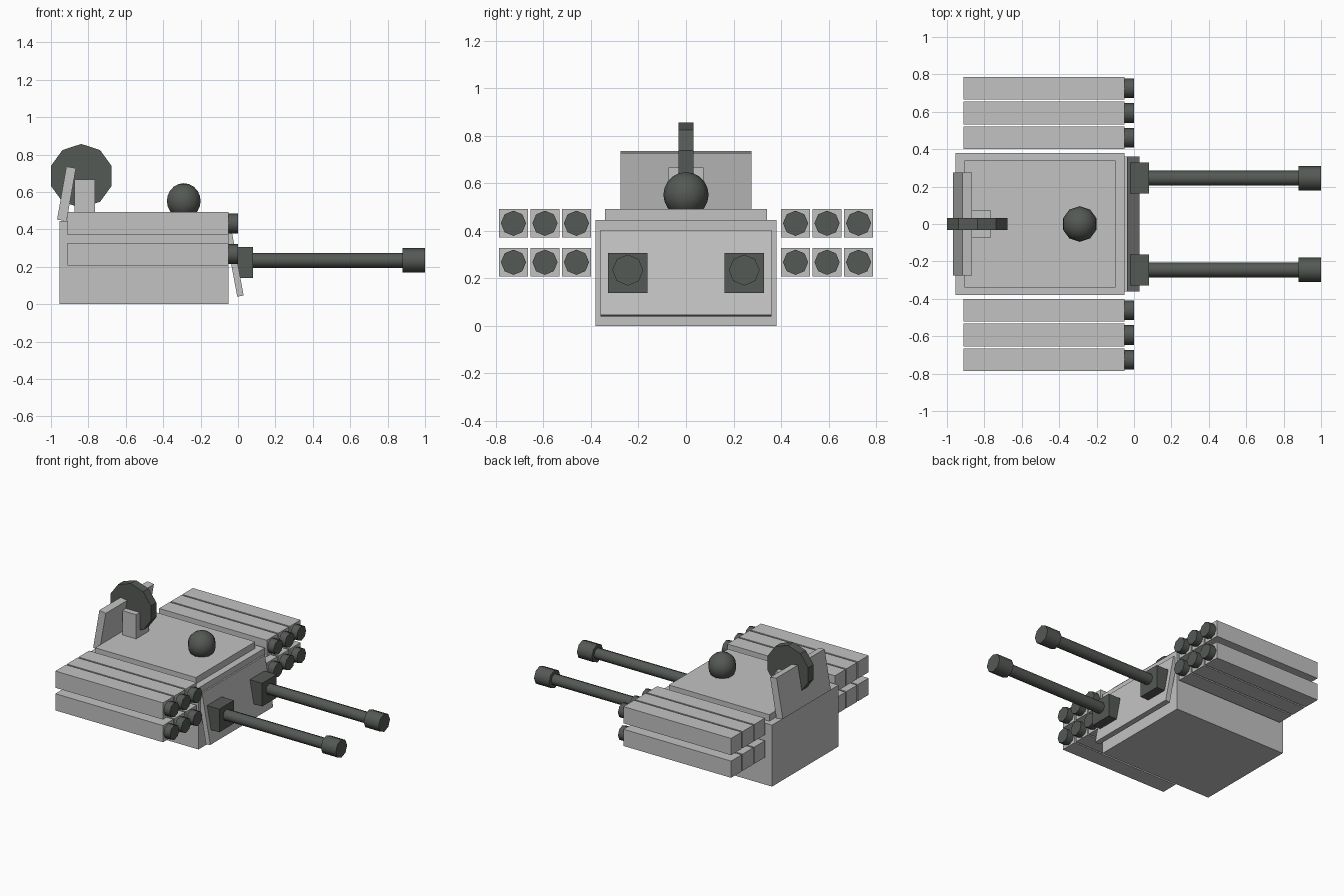
import bpy
from math import radians

old = bpy.data.objects.get("Cube")
if old:
    bpy.data.objects.remove(old, do_unlink=True)


def material(name, color):
    m = bpy.data.materials.new(name)
    m.use_nodes = True
    m.diffuse_color = color
    m.node_tree.nodes["Principled BSDF"].inputs["Base Color"].default_value = color
    return m


LIGHT = material("light_grey", (0.54, 0.54, 0.54, 1))
DARK = material("dark_green_grey", (0.09, 0.10, 0.09, 1))


def finish(name, mat, smooth=False):
    ob = bpy.context.object
    ob.name = name
    ob.data.materials.append(mat)
    if smooth:
        bpy.ops.object.shade_smooth_by_angle(angle=radians(60))
    return ob


def box(name, center, size, mat=LIGHT, tilt=0):
    bpy.ops.mesh.primitive_cube_add(size=1, location=center)
    ob = finish(name, mat)
    ob.scale = size
    ob.rotation_euler.y = radians(tilt)
    return ob


def rod(name, x0, x1, y, z, radius):
    """Eight-sided rod lying along x."""
    bpy.ops.mesh.primitive_cylinder_add(
        vertices=8, radius=radius, depth=x1 - x0,
        location=((x0 + x1) / 2, y, z), rotation=(0, radians(90), 0))
    return finish(name, DARK, True)


# Hull, raised roof and sloped gun plate
box("hull", (-0.5025, 0, 0.2225), (0.905, 0.76, 0.445))
box("roof_plate", (-0.5025, 0, 0.465), (0.805, 0.68, 0.054))
box("gun_plate", (-0.02, 0, 0.222), (0.035, 0.72, 0.363), tilt=-10.5)

# Rear shield, radar bracket and radar disc
box("rear_shield", (-0.917, 0, 0.59), (0.052, 0.55, 0.288), tilt=10)
box("radar_bracket", (-0.82, 0, 0.577), (0.11, 0.146, 0.18))
bpy.ops.mesh.primitive_cylinder_add(
    vertices=10, radius=0.171, depth=0.062,
    location=(-0.838, 0, 0.686), rotation=(radians(90), 0, 0))
finish("radar_disc", DARK)

# Roof sensor ball
bpy.ops.mesh.primitive_uv_sphere_add(
    segments=10, ring_count=10, radius=0.095, location=(-0.29, 0, 0.552))
finish("sensor_ball", DARK, True)

for side, label in ((1, "left"), (-1, "right")):
    # Twin guns
    y = side * 0.245
    box("gun_mount_" + label, (0.03, y, 0.223), (0.1, 0.166, 0.168), DARK)
    rod("gun_barrel_" + label, 0.03, 0.9, y, 0.235, 0.04)
    rod("gun_muzzle_" + label, 0.88, 1.0, y, 0.235, 0.065)

    # Launcher tubes, three columns by two rows
    for col in range(3):
        for row, z in (("lower", 0.268), ("upper", 0.432)):
            y = side * (0.461 + col * 0.1325)
            tag = f"{label}_{row}_{col + 1}"
            box("launcher_case_" + tag, (-0.481, y, z), (0.862, 0.121, 0.121))
            rod("launcher_nose_" + tag, -0.06, 0.0, y, z, 0.053)
